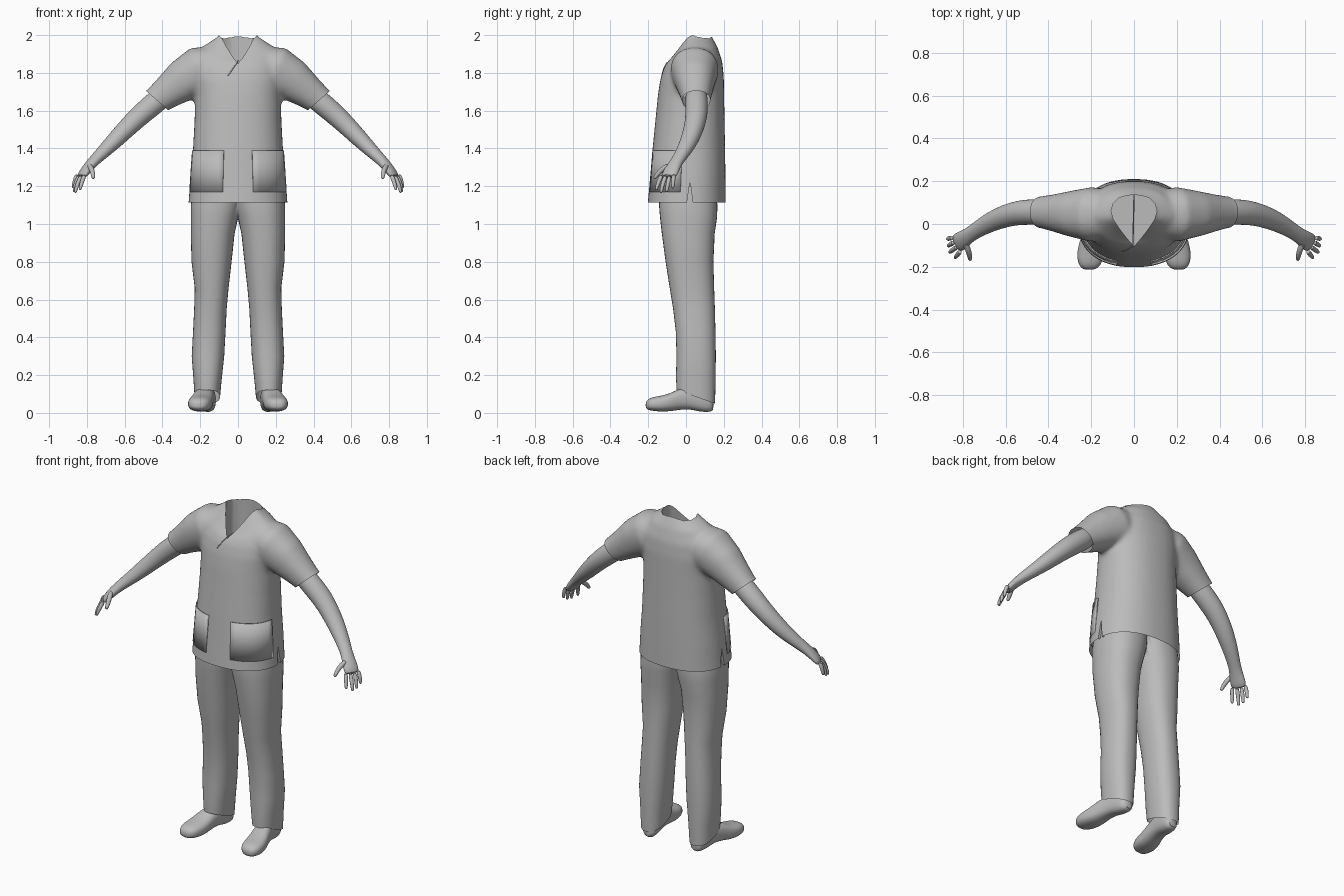
import bpy, bmesh, math
from mathutils import Vector
from mathutils.bvhtree import BVHTree

if "Cube" in bpy.data.objects:
    bpy.data.objects.remove(bpy.data.objects["Cube"])

grey = bpy.data.materials.new("plain grey")
grey.use_nodes = True
COLOUR = (0.5, 0.5, 0.5, 1)
grey.diffuse_color = COLOUR
grey.node_tree.nodes["Principled BSDF"].inputs["Base Color"].default_value = COLOUR


# ---------- helpers ----------
def power(v, p):
    return math.copysign(abs(v) ** (2 / p), v)


def oval(c, u, v, p=2.0, n=28):
    """Superellipse ring around c with half-axis vectors u and v."""
    c, u, v = Vector(c), Vector(u), Vector(v)
    return [c + u * power(math.cos(2 * math.pi * i / n), p)
            + v * power(math.sin(2 * math.pi * i / n), p) for i in range(n)]


def tube_rings(path, side, p=2.0, n=24):
    """Rings across a path of (x, y, z, half width along side, half thickness)."""
    pts, side, rings = [Vector(q[:3]) for q in path], Vector(side), []
    for i, q in enumerate(path):
        t = (pts[min(i + 1, len(pts) - 1)] - pts[max(i - 1, 0)]).normalized()
        u = (side - t * side.dot(t)).normalized()
        rings.append(oval(pts[i], u * q[3], t.cross(u) * q[4], p, n))
    return rings


def add_loft(bm, rings, caps=(True, True), closed=True):
    rows = [[bm.verts.new(v) for v in r] for r in rings]
    n = len(rows[0])
    for a, b in zip(rows, rows[1:]):
        for i in range(n if closed else n - 1):
            j = (i + 1) % n
            bm.faces.new((a[i], a[j], b[j], b[i]))
    for row, cap in zip((rows[0], rows[-1]), caps):
        if cap:
            bm.faces.new(row)


def finish(name, bm, mirror=False, bisect=False, subdiv=0, angle=40):
    bmesh.ops.recalc_face_normals(bm, faces=bm.faces)
    me = bpy.data.meshes.new(name)
    bm.to_mesh(me)
    bm.free()
    me.materials.append(grey)
    me.polygons.foreach_set("use_smooth", [True] * len(me.polygons))
    me.set_sharp_from_angle(angle=math.radians(angle))
    ob = bpy.data.objects.new(name, me)
    bpy.context.scene.collection.objects.link(ob)
    if mirror:
        m = ob.modifiers.new("mirror", "MIRROR")
        m.use_bisect_axis[0] = bisect
    if subdiv:
        ob.modifiers.new("subdivision", "SUBSURF").levels = subdiv
        ob.modifiers["subdivision"].render_levels = subdiv
    return ob


def loft(name, rings, caps=(True, True), closed=True, **kw):
    bm = bmesh.new()
    add_loft(bm, rings, caps, closed)
    return finish(name, bm, **kw)


# ---------- shirt: torso and sleeves fused into one skin ----------
def torso_ring(zf, zs, zb, w, yf, yb, p=2.3, n=48):
    ring = oval((0, (yf + yb) / 2, zs), (w, 0, 0), (0, (yb - yf) / 2, 0), p, n)
    for i, v in enumerate(ring):
        s = math.sin(2 * math.pi * i / n)
        v.z += ((zf if s < 0 else zb) - zs) * abs(s) ** 1.2
    return ring


torso = [torso_ring(z, z, z, w, f, b) for z, w, f, b in (
    (1.06, .266, -.207, .211), (1.25, .252, -.19, .209), (1.4, .238, -.177, .207),
    (1.55, .23, -.162, .204), (1.68, .227, -.149, .202))]
torso += [torso_ring(1.76, 1.78, 1.78, .235, -.137, .2),
          torso_ring(1.82, 1.87, 1.86, .225, -.12, .192),
          torso_ring(1.855, 1.945, 1.935, .18, -.102, .168),
          torso_ring(1.87, 1.99, 1.99, .11, -.085, .138, 2),
          torso_ring(1.91, 2.02, 2.02, .085, -.05, .12, 2)]
sleeve = [(.10, .045, 1.845, .11, .10), (.20, .045, 1.815, .128, .128),
          (.29, .048, 1.76, .108, .113), (.37, .052, 1.70, .088, .09),
          (.43, .055, 1.655, .075, .076), (.52, .058, 1.583, .072, .072)]
bm = bmesh.new()
add_loft(bm, torso)
for s in (1, -1):
    add_loft(bm, tube_rings([(s * q[0], *q[1:]) for q in sleeve], (0, 1, 0), 2.2))
shirt = finish("shirt", bm)
rm = shirt.modifiers.new("fuse", "REMESH")
rm.mode, rm.voxel_size = "VOXEL", .013
sm = shirt.modifiers.new("soften", "SMOOTH")
sm.factor, sm.iterations = .5, 8

# Cutters: pointed neck opening and side slits
half = [(0, -.105), (.03, -.07), (.065, -.025), (.095, .02), (.107, .06),
        (.098, .095), (.07, .122), (.035, .133)]
outline = half + [(0, .136)] + [(-x, y) for x, y in half[:0:-1]]
cutters = [loft("neck_cutter", [[(x, y, z) for x, y in outline] for z in (1.5, 2.3)])]
slit = [(-.004, 1.05), (.045, 1.05), (.021, 1.225)]
for s in (1, -1):
    cutters.append(loft("slit_cutter", [[(s * x, y, z) for y, z in slit] for x in (.222, .4)]))
for c in cutters:
    c.hide_render = True
    b = shirt.modifiers.new("cut", "BOOLEAN")
    b.operation, b.object = "DIFFERENCE", c

# Bake, then trim the hem and cuffs to open edges
deps = bpy.context.evaluated_depsgraph_get()
bm = bmesh.new()
bm.from_mesh(shirt.evaluated_get(deps).to_mesh())
for ob in [shirt] + cutters:
    bpy.data.objects.remove(ob)


def trim(faces, co, no):
    geom = set(faces)
    for f in faces:
        geom.update(f.verts)
        geom.update(f.edges)
    bmesh.ops.bisect_plane(bm, geom=list(geom), plane_co=co, plane_no=no, clear_outer=True)


trim(bm.faces[:], (0, 0, 1.113), (0, 0, -1))
for s in (1, -1):
    trim([f for f in bm.faces if f.calc_center_median().x * s > .33],
         (s * .43, .055, 1.655), (s * .66, 0, -.75))
surface = BVHTree.FromBMesh(bm)
finish("shirt", bm)


# Raised seams that lie on the shirt front
def seam(name, a, b, steps=10):
    cu = bpy.data.curves.new(name, "CURVE")
    cu.dimensions, cu.bevel_depth, cu.bevel_resolution = "3D", .003, 1
    sp = cu.splines.new("POLY")
    sp.points.add(steps)
    for i, pt in enumerate(sp.points):
        k = i / steps
        x, z = a[0] + (b[0] - a[0]) * k, a[1] + (b[1] - a[1]) * k
        hit = surface.ray_cast(Vector((x, -1, z)), Vector((0, 1, 0)))[0]
        pt.co = (x, hit.y if hit else -.1, z, 1)
    cu.materials.append(grey)
    bpy.context.scene.collection.objects.link(bpy.data.objects.new(name, cu))


seam("neck_overlap_seam", (0, 1.862), (-.053, 1.785))

# Patch pockets wrapped round the front corners
rows = []
for z, w, f, b, gap in ((1.17, .258, -.197, .209, .002), (1.28, .249, -.187, .208, .004),
                        (1.39, .239, -.178, .207, .006)):
    ring = torso_ring(z, z, z, w + gap, f - gap, b)
    rows.append(ring[38:48])
pocket = loft("pocket", rows, (False, False), closed=False, mirror=True)
pocket.modifiers.new("cloth", "SOLIDIFY").thickness = .006

# ---------- trousers ----------
# z, inner x, outer x, front y, back y, hem slope
legs = [(1.2, -.03, .235, -.14, .16, 0), (1.1, -.02, .25, -.143, .166, 0),
        (1.04, -.003, .25, -.138, .165, 0), (.95, .018, .25, -.128, .152, 0),
        (.8, .034, .246, -.108, .145, 0), (.66, .05, .229, -.086, .149, 0),
        (.55, .06, .232, -.068, .153, 0), (.43, .066, .238, -.054, .156, 0),
        (.3, .073, .245, -.05, .158, 0), (.18, .086, .236, -.053, .156, .015),
        (.085, .095, .23, -.05, .154, .036)]
loft("trousers", [oval(((a + b) / 2, (f + k) / 2, z), ((b - a) / 2, 0, 0),
                       (0, (k - f) / 2, -s), 2.3, 36) for z, a, b, f, k, s in legs],
     (True, False), mirror=True, bisect=True)

# ---------- shoes ----------
# y, centre x, half width, bottom z, top z
shoe = [(-.214, .209, .02, .03, .052), (-.205, .208, .042, .016, .072),
        (-.175, .205, .06, .01, .085), (-.13, .201, .066, .006, .091),
        (-.08, .193, .062, .008, .105), (-.04, .184, .056, .016, .128),
        (.02, .173, .05, .02, .14), (.07, .166, .049, .006, .14),
        (.12, .16, .045, .003, .12), (.148, .158, .03, .01, .08)]
loft("shoe", [oval((x, y, (b + t) / 2), (w, 0, 0), (0, 0, (t - b) / 2), 2.5, 20)
              for y, x, w, b, t in shoe], mirror=True, subdiv=1, angle=70)

# ---------- arms and hands ----------
arm = [(.36, .054, 1.708, .058, .058), (.43, .056, 1.65, .06, .06),
       (.50, .056, 1.592, .06, .058), (.56, .05, 1.537, .056, .053),
       (.64, .025, 1.455, .05, .046), (.71, -.012, 1.385, .041, .036),
       (.762, -.046, 1.335, .034, .029), (.79, -.066, 1.304, .04, .026),
       (.815, -.083, 1.272, .045, .022), (.833, -.094, 1.246, .042, .016)]
loft("arm", tube_rings(arm, (.38, .92, .05)), mirror=True, subdiv=1, angle=70)

fingers = {"index_finger": ((.811, -.127, 1.262), (.826, -.145, 1.225), (.836, -.157, 1.185)),
           "middle_finger": ((.826, -.106, 1.258), (.85, -.123, 1.215), (.861, -.132, 1.17)),
           "ring_finger": ((.84, -.085, 1.258), (.86, -.096, 1.215), (.868, -.102, 1.175)),
           "little_finger": ((.849, -.064, 1.264), (.866, -.068, 1.23), (.871, -.07, 1.193)),
           "thumb": ((.79, -.085, 1.315), (.77, -.135, 1.285), (.766, -.165, 1.245))}
for name, (a, b, c) in fingers.items():
    r = .014 if name == "thumb" else .0115
    tip = Vector(c) + (Vector(c) - Vector(b)) * .12
    path = [(*a, r * 1.15, r * 1.15), (*b, r, r), (*c, r * .8, r * .8), (*tip, r * .35, r * .35)]
    loft(name, tube_rings(path, (.48, .87, .1), n=10), mirror=True, subdiv=1, angle=80)
